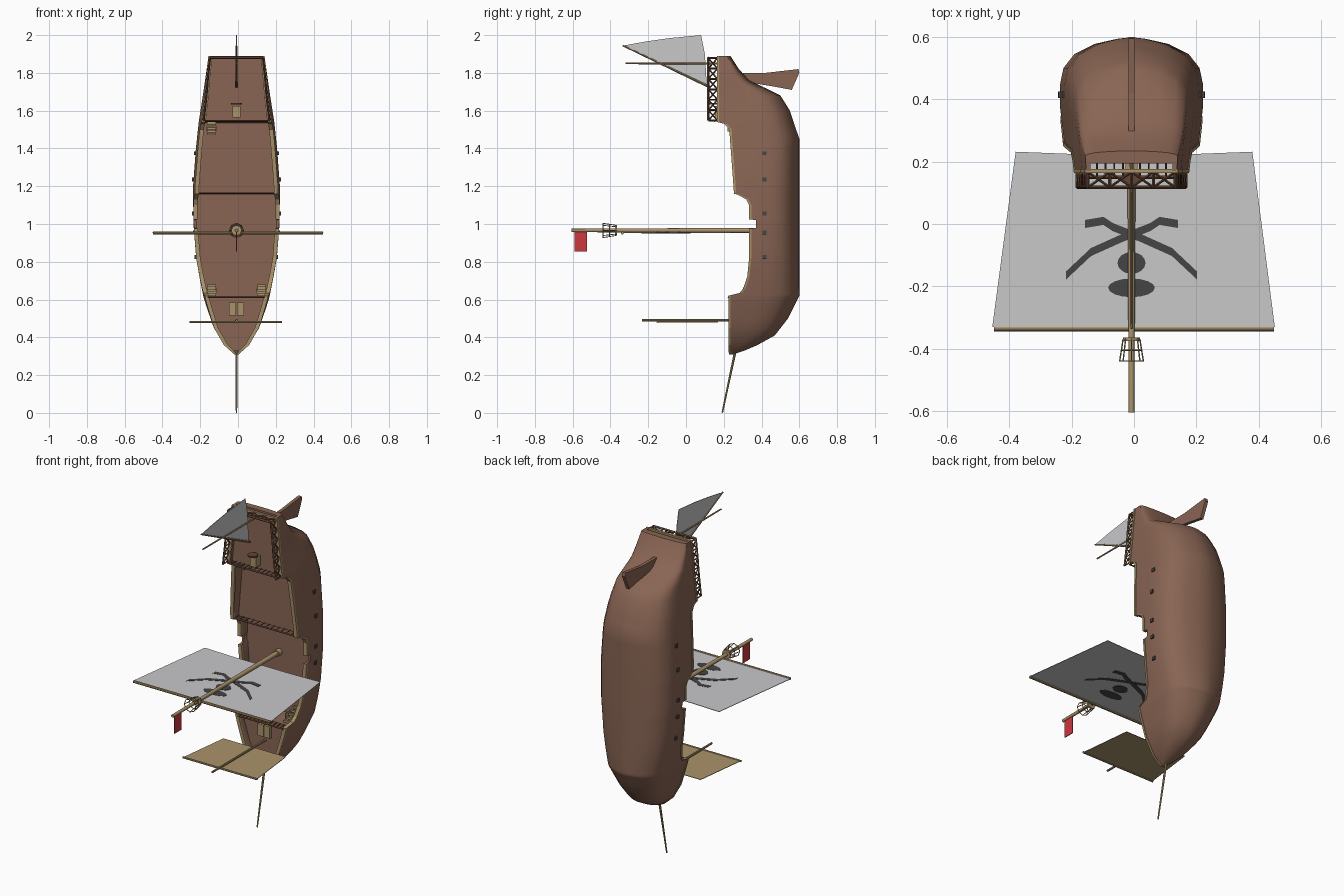
import bpy, bmesh, math
from mathutils import Vector, Matrix

if "Cube" in bpy.data.objects:
    bpy.data.objects.remove(bpy.data.objects["Cube"])

CX = -0.008  # centre line of the hull


def material(name, rgb):
    m = bpy.data.materials.new(name)
    m.diffuse_color = (*rgb, 1)
    m.use_nodes = True
    m.node_tree.nodes["Principled BSDF"].inputs["Base Color"].default_value = m.diffuse_color
    return m


BROWN = material("hull brown", (0.25, 0.13, 0.088))
DARK = material("rail brown", (0.13, 0.06, 0.035))
TAN = material("tan wood", (0.40, 0.29, 0.145))
SAIL = material("sail grey", (0.58, 0.58, 0.59))
INK = material("charcoal", (0.06, 0.06, 0.06))
RED = material("flag red", (0.60, 0.04, 0.05))


def finish(name, bm, mat, smooth=None):
    bmesh.ops.recalc_face_normals(bm, faces=bm.faces)
    me = bpy.data.meshes.new(name)
    bm.to_mesh(me)
    bm.free()
    me.materials.append(mat)
    ob = bpy.data.objects.new(name, me)
    bpy.context.collection.objects.link(ob)
    if smooth:
        bpy.ops.object.select_all(action='DESELECT')
        ob.select_set(True)
        bpy.context.view_layer.objects.active = ob
        bpy.ops.object.shade_smooth_by_angle(angle=math.radians(smooth))
    return ob


def add_loft(bm, rings):
    loops = [[bm.verts.new(p) for p in r] for r in rings]
    n = len(loops[0])
    for a, b in zip(loops, loops[1:]):
        for i in range(n):
            bm.faces.new((a[i], a[(i + 1) % n], b[(i + 1) % n], b[i]))
    bm.faces.new(loops[0])
    bm.faces.new(loops[-1])


def add_beam(bm, p, q, r1, r2=None, sides=6):
    p, q = Vector(p), Vector(q)
    d = q - p
    m = Matrix.Translation((p + q) / 2) @ d.to_track_quat('Z', 'Y').to_matrix().to_4x4()
    bmesh.ops.create_cone(bm, cap_ends=True, segments=sides, radius1=r1,
                          radius2=r1 if r2 is None else r2, depth=d.length, matrix=m)


def beams(name, mat, items, sides=6, smooth=None):
    bm = bmesh.new()
    for it in items:
        add_beam(bm, *it, sides=sides)
    return finish(name, bm, mat, smooth)


def boxes(name, mat, items):
    bm = bmesh.new()
    for c, s in items:
        bmesh.ops.create_cube(bm, size=1, matrix=Matrix.Translation(c) @ Matrix.Diagonal((*s, 1)))
    return finish(name, bm, mat)


def plate(name, mat, pts, axis, at, thick):
    """Flat outline extruded along axis (0 = x, pts are y,z; 2 = z, pts are x,y)."""
    def ring(o):
        return [(o, a, b) if axis == 0 else (a, b, o) for a, b in pts]
    bm = bmesh.new()
    add_loft(bm, [ring(at - thick / 2), ring(at + thick / 2)])
    return finish(name, bm, mat)


def curve(pts):
    def f(z):
        for (a, u), (b, v) in zip(pts, pts[1:]):
            if z <= b:
                return u + (v - u) * max(0, (z - a) / (b - a))
        return pts[-1][1]
    return f


# Hull profiles along z: half width, gunwale, deck, waist and keel
width = curve([(.31, .008), (.36, .065), (.45, .12), (.6, .172), (.8, .212), (1, .228),
               (1.2, .23), (1.4, .215), (1.54, .2), (1.7, .175), (1.89, .148)])
top_pts = [(.31, .235), (.33, .23), (.62, .23), (.635, .29), (.66, .31), (.72, .33), (.82, .34),
           (.975, .34), (.98, .37), (1.02, .37), (1.025, .34), (1.1, .34), (1.13, .325),
           (1.155, .28), (1.16, .26), (1.3, .25), (1.5, .235), (1.53, .21), (1.54, .17), (1.89, .17)]
top = curve(top_pts)
deck = curve([(.31, .27), (.615, .27), (.62, .4), (1.155, .4), (1.16, .31), (1.535, .31),
              (1.54, .195), (1.89, .195)])
waist = curve([(.31, .238), (.4, .3), (.6, .36), (.7, .38), (1.4, .38), (1.54, .36),
               (1.68, .32), (1.76, .26), (1.89, .21)])
keel = curve([(.31, .25), (.33, .31), (.36, .38), (.41, .47), (.5, .54), (.62, .6), (1.45, .6),
              (1.6, .55), (1.68, .5), (1.72, .42), (1.76, .335), (1.82, .28), (1.89, .235)])


def gun_x(z):
    return width(z) * (1 - 0.5 * (waist(z) - top(z)))


def hull_ring(z):
    w, wy, k = width(z), waist(z), keel(z)
    half = [(gun_x(z), top(z))]
    for fx, fy in [(1, 0), (1, .3), (.95, .55), (.8, .75), (.52, .9), (.2, .975)]:
        half.append((w * fx, wy + (k - wy) * fy))
    inner, d = max(gun_x(z) - .014, .003), min(deck(z), k - .008)
    pts = half + [(0, k)] + [(-x, y) for x, y in reversed(half)]
    pts += [(-inner, top(z)), (-inner, d), (inner, d), (inner, top(z))]
    return [(CX + x, y, z) for x, y in pts]


zs = sorted({p[0] for p in top_pts} | {.36, .41, .45, .5, .56, .615, .9, 1.2, 1.4, 1.45, 1.535,
                                       1.6, 1.64, 1.68, 1.72, 1.76, 1.82})
bm = bmesh.new()
add_loft(bm, [hull_ring(z) for z in zs])
finish("hull", bm, BROWN, 35)

# Gunwale caps
bm = bmesh.new()
for lo, hi in ((.31, .975), (1.025, 1.89)):
    for s in (-1, 1):
        rings = []
        for z in [z for z in zs if lo <= z <= hi]:
            g, t = gun_x(z), top(z)
            i = max(g - .018, 0)
            rings.append([(CX + s * x, y, z) for x, y in
                          ((i, t - .006), (g + .004, t - .006), (g + .004, t + .006), (i, t + .006))])
        add_loft(bm, rings)
finish("gunwale_caps", bm, TAN)
boxes("stern_cap", TAN, [((CX, .17, 1.883), (.29, .014, .014))])

# Rudder
plate("rudder", BROWN, [(.27, 1.80), (.42, 1.80), (.595, 1.82), (.6, 1.80), (.56, 1.71),
                        (.48, 1.725), (.3, 1.755)], 0, CX, .02)

# Lattice railing round the stern deck
YT, YB = .118, .167
spans = []
for s in (-1, 1):
    side = [(CX + s * (gun_x(z) - .006), z) for z in [1.548 + .055 * i for i in range(7)]]
    spans += list(zip(side, side[1:]))
back = [(CX - .14 + .28 * i / 4, 1.88) for i in range(5)]
spans += list(zip(back, back[1:]))
items = []
for (x0, z0), (x1, z1) in spans:
    a, b, c, d = (x0, YT, z0), (x1, YT, z1), (x0, YB, z0), (x1, YB, z1)
    items += [(a, b, .006), (a, c, .005), (b, d, .005), (a, d, .004), (c, b, .004)]
beams("stern_lattice", DARK, items, 4)

# Rails with balusters at the deck breaks
items = []
for z, yd in ((.612, .27), (1.163, .31), (1.545, .195)):
    w = gun_x(z + .004) - .014
    items.append(((CX - w, yd - .045, z), (CX + w, yd - .045, z), .005))
    for i in range(13):
        x = CX + w * (i / 6 - 1)
        items.append(((x, yd, z), (x, yd - .045, z), .003))
beams("deck_rails", DARK, items, 4)

# Stairs, hatch and wheel stand
steps = []
for x, z0, z1, y0, y1 in ((-.14, 1.47, 1.54, .30, .2), (-.14, .68, .62, .39, .28), (.125, .68, .62, .39, .28)):
    for i in range(5):
        t = (i + .5) / 5
        steps.append(((x, y0 + (y1 - y0) * t, z0 + (z1 - z0) * t), (.048, .012, .012)))
    for dx in (-.024, .024):
        steps.append(((x + dx, (y0 + y1) / 2 + .01, (z0 + z1) / 2), (.005, abs(y1 - y0) * .8, .03)))
boxes("stairs", TAN, steps)
boxes("fore_hatch", TAN, [((CX - .021, .262, .55), (.038, .02, .07)), ((CX + .021, .262, .55), (.038, .02, .07))])
boxes("wheel_stand", TAN, [((CX, .175, 1.595), (.04, .045, .06))])
beams("wheel", DARK, [((CX, .15, 1.632), (CX, .15, 1.64), .028)], 12)

# Gun ports
boxes("gun_ports", INK, [((CX + s * width(z), .415, z), (.014, .02, .02))
                         for z in (.825, .955, 1.055, 1.235, 1.375) for s in (-1, 1)])

# Masts, bowsprit and spars
MZ = .966
beams("main_mast", TAN, [((CX, .41, MZ), (CX, -.605, MZ), .014, .009),
                         ((CX, .41, MZ), (CX, .37, MZ), .02)], 12, 35)
beams("fore_mast", TAN, [((CX, .28, .49), (CX, -.232, .49), .007, .006)], 10, 35)
beams("mizzen_mast", TAN, [((CX, .2, 1.85), (CX, -.32, 1.85), .006, .004)], 10, 35)
beams("bowsprit", TAN, [((CX, .262, .33), (CX, .192, .001), .007, .004)], 10, 35)
beams("main_yard", TAN, [((-.45, -.337, .952), (.45, -.337, .952), .008)], 8, 35)
beams("fore_yard", TAN, [((-.258, -.15, .481), (.232, -.15, .481), .006)], 8, 35)
beams("gaff", TAN, [((CX, .125, 1.725), (CX, -.335, 1.945), .007, .004)], 8, 35)

# Crow's nest
items = [((CX, -.365, MZ), (CX, -.375, MZ), .028)]
ring_pts = [[(CX + r * math.cos(i * math.pi / 4), y, MZ + r * math.sin(i * math.pi / 4)) for i in range(8)]
            for r, y in ((.027, -.37), (.032, -.405), (.038, -.44))]
for i in range(8):
    items.append((ring_pts[0][i], ring_pts[2][i], .0022))
    for r in ring_pts[1:]:
        items.append((r[i], r[(i + 1) % 8], .0022))
beams("crows_nest", TAN, items, 8)

# Sails and flag
SZ = .953
plate("main_sail", SAIL, [(-.455, -.33), (.452, -.33), (.38, .232), (.2, .225), (-.2, .225), (-.38, .232)], 2, SZ, .003)
plate("fore_sail", TAN, [(-.255, -.15), (.23, -.15), (.195, .17), (-.215, .17)], 2, .481, .003)
plate("mizzen_sail", SAIL, [(-.33, 1.945), (-.22, 1.965), (-.08, 1.985), (.08, 2.0), (.1, 1.9), (.11, 1.735)], 0, CX, .003)
plate("flag", RED, [(-.59, .96), (-.523, .96), (-.523, .855), (-.59, .855)], 0, CX, .004)


# Crossed bones and skull shape painted on the main sail
def ellipse(cy, rx, ry):
    return [(CX + rx * math.cos(i * math.pi / 8), cy + ry * math.sin(i * math.pi / 8)) for i in range(16)]


bone = [(-.21, -.165), (-.13, -.09), (-.03, -.045), (.06, -.01), (.09, .01), (.15, 0)]
for s, n in ((1, "left"), (-1, "right")):
    line = [(CX + s * x, y) for x, y in bone]
    outline = [(x, y + .013) for x, y in line] + [(x, y - .013) for x, y in reversed(line)]
    plate("bone_" + n, INK, outline, 2, SZ, .006 + .001 * s)
plate("skull_crown", INK, ellipse(-.205, .075, .03), 2, SZ, .006)
plate("skull_face", INK, ellipse(-.125, .045, .035), 2, SZ, .008)
